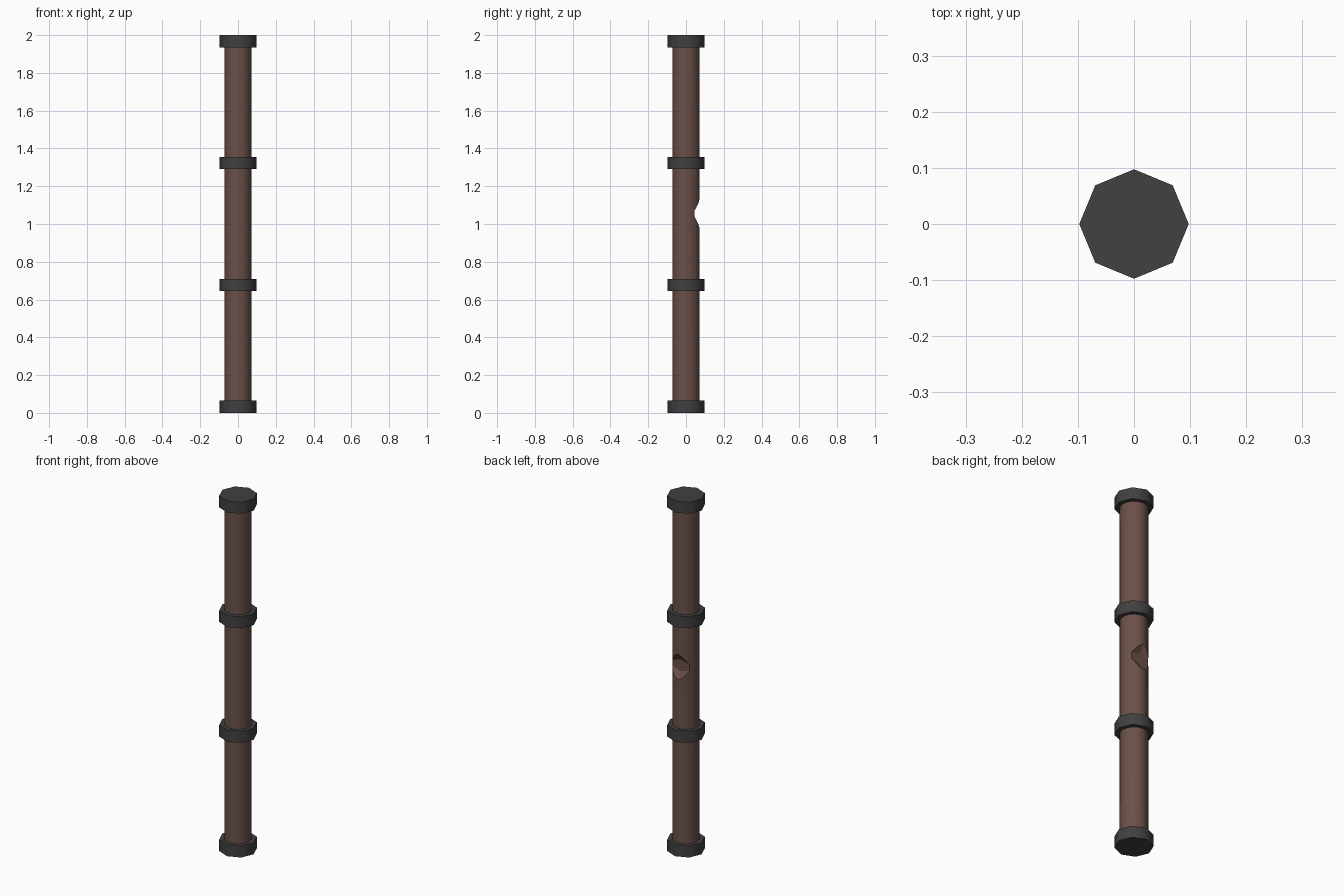
import bpy, bmesh, math

if "Cube" in bpy.data.objects:
    bpy.data.objects.remove(bpy.data.objects["Cube"])


def material(name, color):
    m = bpy.data.materials.new(name)
    m.diffuse_color = (*color, 1)
    m.use_nodes = True
    m.node_tree.nodes["Principled BSDF"].inputs["Base Color"].default_value = m.diffuse_color
    return m


wood = material("dark brown wood", (0.145, 0.080, 0.065))
iron = material("dark grey iron", (0.052, 0.052, 0.052))


def cylinder(name, sides, radius, z0, z1, mat, smooth):
    bpy.ops.mesh.primitive_cylinder_add(vertices=sides, radius=radius, depth=z1 - z0,
                                        location=(0, 0, (z0 + z1) / 2))
    ob = bpy.context.object
    ob.name = name
    ob.data.materials.append(mat)
    bpy.ops.object.shade_smooth_by_angle(angle=math.radians(smooth))
    return ob


# round wooden shaft
shaft = cylinder("shaft", 16, 0.071, 0.01, 1.99, wood, 30)

# hexagonal tapered chip cutter on the back of the shaft
bm = bmesh.new()
for y, w, side, tip in ((0.045, 0.058, 0.014, 0.034), (0.085, 0.075, 0.048, 0.095)):
    for x, z in ((0, tip), (w, side), (w, -side), (0, -tip), (-w, -side), (-w, side)):
        bm.verts.new((x, y, 1.055 + z))
bmesh.ops.convex_hull(bm, input=bm.verts)
bmesh.ops.recalc_face_normals(bm, faces=bm.faces)
mesh = bpy.data.meshes.new("notch_cutter")
bm.to_mesh(mesh)
bm.free()
mesh.materials.append(wood)
cutter = bpy.data.objects.new("notch_cutter", mesh)
bpy.context.collection.objects.link(cutter)

mod = shaft.modifiers.new("notch", 'BOOLEAN')
mod.operation = 'DIFFERENCE'
mod.solver = 'EXACT'
mod.object = cutter
bpy.context.view_layer.objects.active = shaft
while shaft.modifiers[0] != mod:
    bpy.ops.object.modifier_move_up(modifier="notch")
bpy.ops.object.modifier_apply(modifier="notch")
bpy.data.objects.remove(cutter)

# four octagonal iron bands
for i in range(4):
    z = 0.0323 + i * (2 - 0.0646) / 3
    cylinder(f"band_{i + 1}", 8, 0.0975, z - 0.0323, z + 0.0323, iron, 50)
